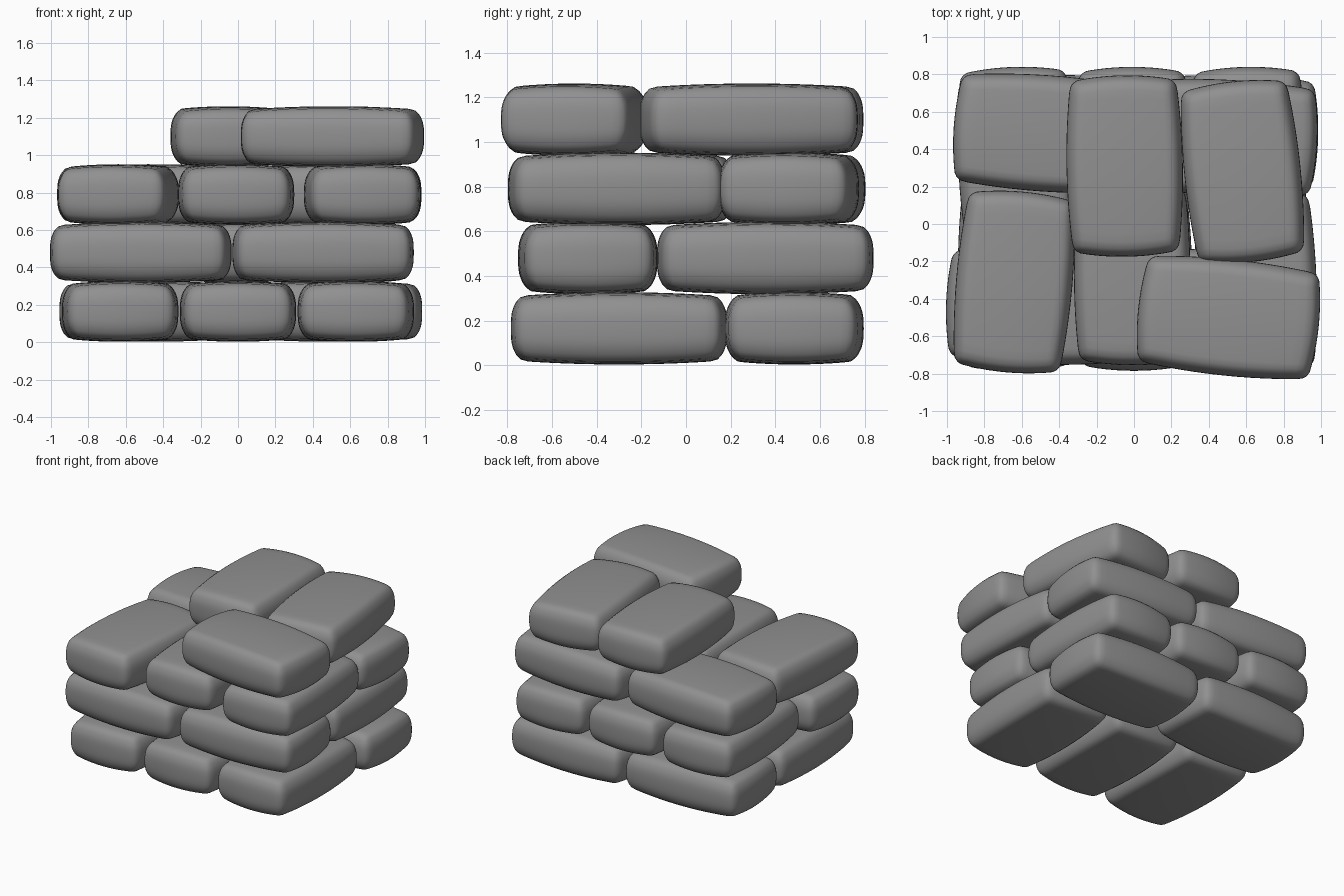
import bpy, bmesh
from math import sin, pi, radians
from mathutils import Vector

if "Cube" in bpy.data.objects:
    bpy.data.objects.remove(bpy.data.objects["Cube"])

HALF = Vector((0.485, 0.311, 0.162))   # half length, width, height
ROUND = Vector((0.05, 0.05, 0.105))    # edge rounding per axis


def sack_mesh():
    """Filled sack: a rounded box with bulging sides, long axis on x."""
    bm = bmesh.new()
    bmesh.ops.create_cube(bm, size=2)
    bmesh.ops.subdivide_edges(bm, edges=bm.edges[:], cuts=17, use_grid_fill=True)
    for v in bm.verts:
        # gather the grid lines near the edges, then round the edges
        p = Vector([sin(c * pi / 2) * h for c, h in zip(v.co, HALF)])
        q = Vector([max(-h + r, min(h - r, c)) for c, h, r in zip(p, HALF, ROUND)])
        d = Vector([(a - b) / r for a, b, r in zip(p, q, ROUND)]).normalized()
        p = q + Vector([a * r for a, r in zip(d, ROUND)])
        # bulge every face outward
        u, w, t = [c / h for c, h in zip(p, HALF)]
        p.x *= 1 - 0.06 * w * w - 0.03 * t * t
        p.y *= 1 - 0.09 * u * u - 0.06 * t * t
        p.z *= 1 - 0.11 * u * u - 0.10 * w * w
        v.co = p
    for f in bm.faces:
        f.smooth = True
    me = bpy.data.meshes.new("sack")
    bm.to_mesh(me)
    bm.free()
    return me


# layers from the ground up: (x, y, base direction, small turn in degrees)
LAYERS = [
    (0.165, [(-0.63, -0.30, 90, 1), (0.0, -0.30, 90, 0), (0.63, -0.30, 90, -1),
             (-0.47, 0.485, 0, 1), (0.50, 0.485, 0, -1)]),
    (0.480, [(-0.52, -0.44, 0, -2), (0.455, -0.44, 0, 1),
             (-0.63, 0.355, 90, 2), (-0.01, 0.355, 90, 0), (0.61, 0.355, 90, 1)]),
    (0.790, [(-0.64, -0.31, 90, -5), (-0.01, -0.27, 90, 0), (0.665, -0.31, 90, 2),
             (-0.48, 0.485, 0, -4), (0.495, 0.46, 0, -3)]),
    (1.100, [(0.505, -0.50, 0, -6), (-0.05, 0.31, 90, 1), (0.58, 0.28, 90, 6)]),
]

mesh = sack_mesh()
# dark grey cloth
cloth = bpy.data.materials.new("dark_grey_cloth")
cloth.diffuse_color = (0.28, 0.28, 0.28, 1)
cloth.use_nodes = True
cloth.node_tree.nodes["Principled BSDF"].inputs["Base Color"].default_value = cloth.diffuse_color
mesh.materials.append(cloth)

for n, (z, sacks) in enumerate(LAYERS, 1):
    for k, (x, y, base, turn) in enumerate(sacks, 1):
        ob = bpy.data.objects.new(f"sack_layer{n}_{k}", mesh)
        ob.location = (x, y, z)
        ob.rotation_euler.z = radians(base + turn)
        bpy.context.collection.objects.link(ob)
